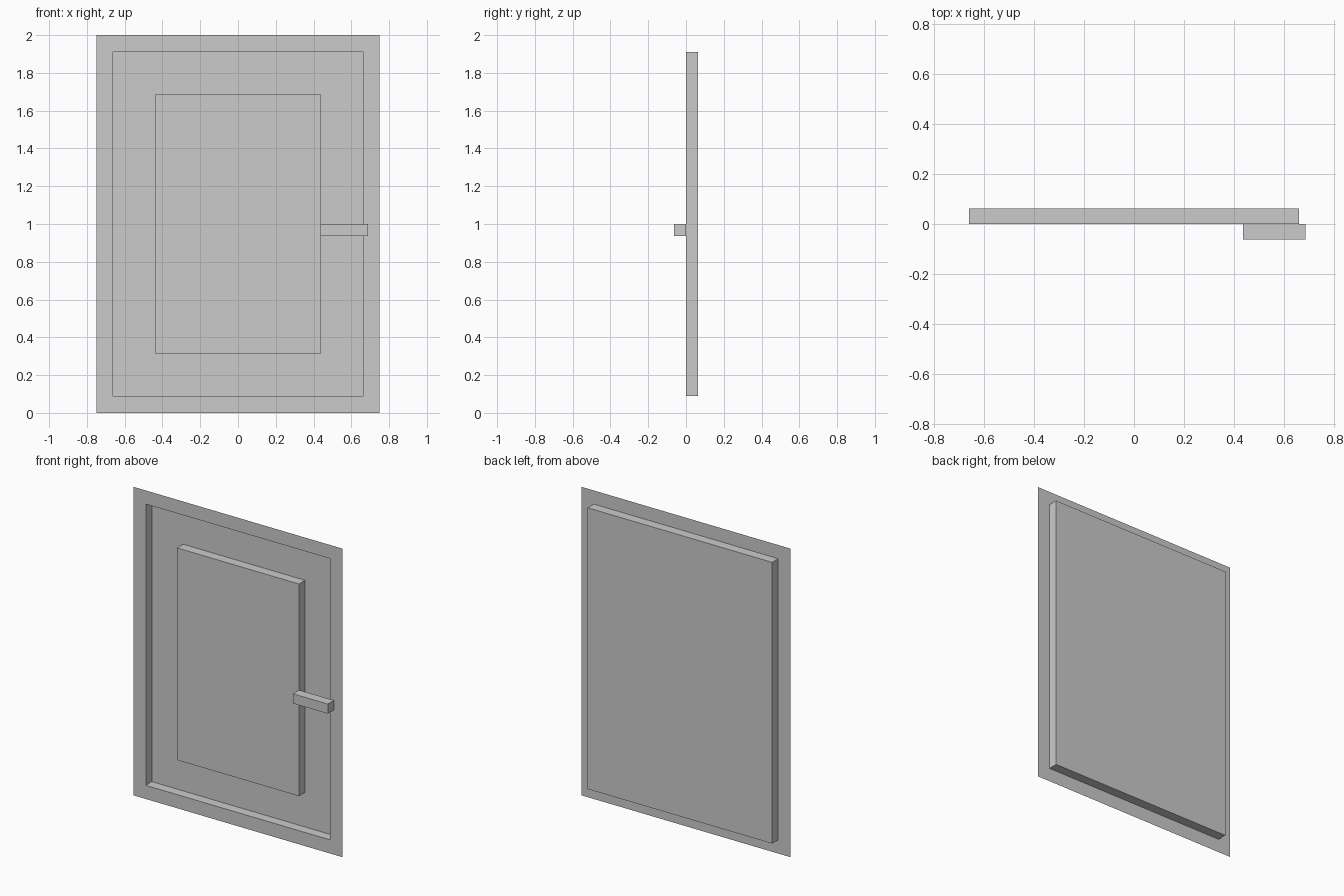
import bpy, bmesh
from mathutils import Vector

if "Cube" in bpy.data.objects:
    bpy.data.objects.remove(bpy.data.objects["Cube"])

D = 0.0625  # common depth step of the door


def finish(name, bm):
    mesh = bpy.data.meshes.new(name)
    bm.to_mesh(mesh)
    bm.free()
    obj = bpy.data.objects.new(name, mesh)
    bpy.context.collection.objects.link(obj)


def box(name, lo, hi, open_back=False):
    bm = bmesh.new()
    bmesh.ops.create_cube(bm, size=1)
    lo, hi = Vector(lo), Vector(hi)
    bmesh.ops.scale(bm, vec=hi - lo, verts=bm.verts)
    bmesh.ops.translate(bm, vec=(lo + hi) / 2, verts=bm.verts)
    if open_back:
        bm.normal_update()
        back = [f for f in bm.faces if f.normal.y > 0.9]
        bmesh.ops.delete(bm, geom=back, context='FACES_ONLY')
    finish(name, bm)


# Thin border sheet with a recessed tray pushed towards the back
bm = bmesh.new()
corners = [(-0.75, 0, 0), (0.75, 0, 0), (0.75, 0, 2), (-0.75, 0, 2)]
face = bm.faces.new([bm.verts.new(c) for c in corners])
bm.normal_update()
bmesh.ops.inset_region(bm, faces=[face], thickness=0.125, use_boundary=True)
tray = bmesh.ops.extrude_face_region(bm, geom=[face])
bmesh.ops.translate(bm, vec=(0, D, 0),
                    verts=[g for g in tray['geom'] if isinstance(g, bmesh.types.BMVert)])
if face.is_valid:
    bmesh.ops.delete(bm, geom=[face], context='FACES_ONLY')
bm.normal_update()
finish("door_frame", bm)

# Raised centre panel standing on the recess floor
box("door_panel", (-0.4375, 0, 0.3125), (0.4375, D, 1.6875), open_back=True)

# Handle bar
box("door_handle", (0.4375, -D, 0.9375), (0.6875, 0, 1.0))
